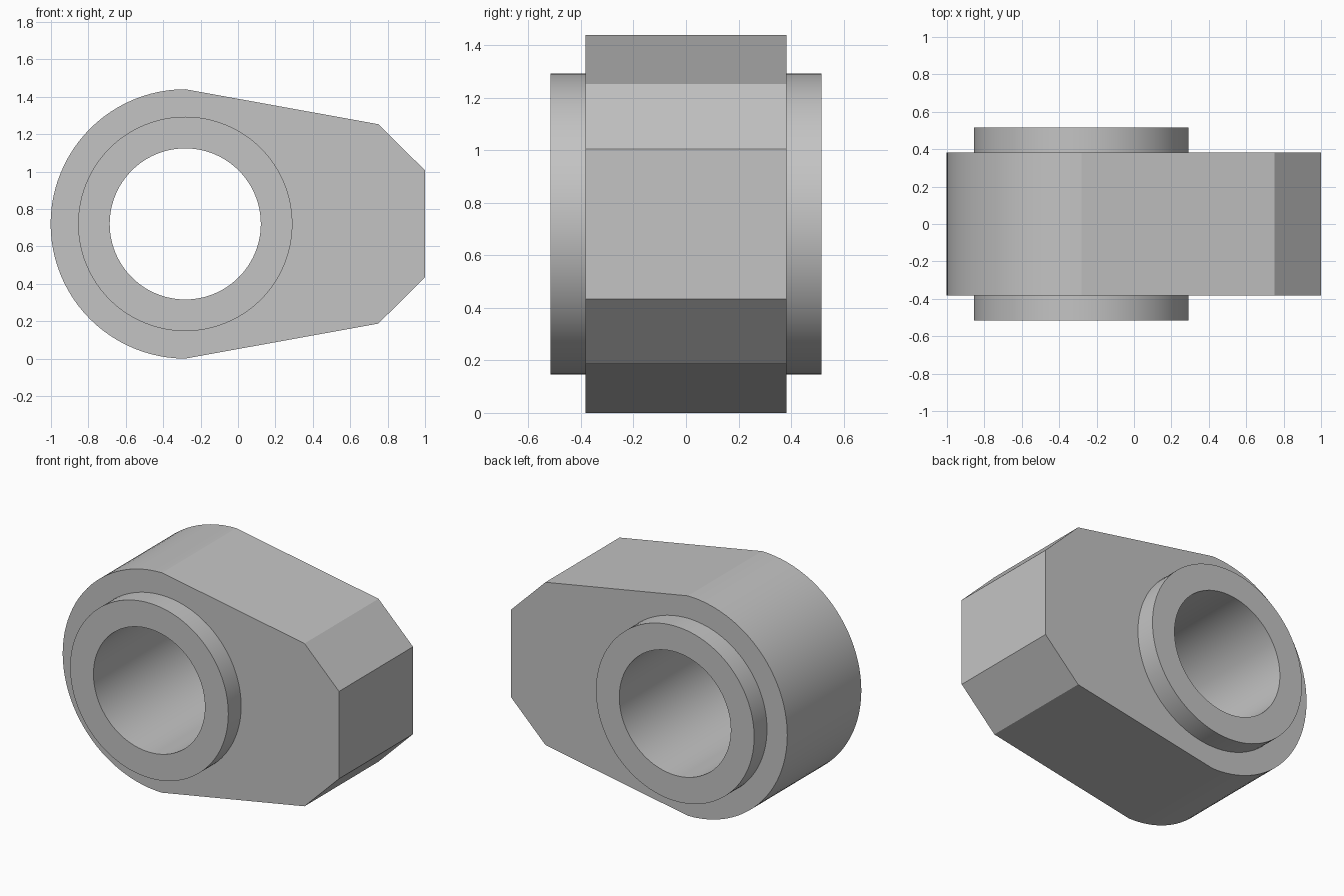
import bpy, bmesh
from math import sin, cos, pi, radians

old = bpy.data.objects.get("Cube")
if old:
    bpy.data.objects.remove(old, do_unlink=True)

SEG = 96                      # sides of a full circle
CX, CZ = -0.282, 0.72         # bore axis
OUTER, COLLAR, BORE = 0.72, 0.573, 0.404
BODY_Y, COLLAR_Y = 0.383, 0.516

grey = bpy.data.materials.new("plain grey")
grey.use_nodes = True
colour = (0.55, 0.55, 0.55, 1)
grey.diffuse_color = colour
grey.node_tree.nodes["Principled BSDF"].inputs["Base Color"].default_value = colour


def arc(radius, start, end, count):
    """Points on an arc about the bore axis, both ends included."""
    angles = [start + (end - start) * i / count for i in range(count + 1)]
    return [(CX + radius * cos(a), CZ + radius * sin(a)) for a in angles]


def circle(radius):
    return arc(radius, 0, 2 * pi, SEG)[:-1]


bm = bmesh.new()


def ring(points, y):
    """Closed loop of vertices and edges at depth y."""
    verts = [bm.verts.new((x, y, z)) for x, z in points]
    edges = [bm.edges.new((a, b)) for a, b in zip(verts, verts[1:] + verts[:1])]
    return verts, edges


def wall(first, second):
    """Quads joining two matching loops."""
    a, b = first[0], second[0]
    for i in range(len(a)):
        bm.faces.new((a[i - 1], a[i], b[i], b[i - 1]))


# Body outline: round end on the left, tapered and chamfered nose on the right
nose = [(0.75, 0.187), (1.0, 0.434), (1.0, 1.006), (0.75, 1.253)]
outline = arc(OUTER, pi / 2, 3 * pi / 2, SEG // 2) + nose

rims, bores = [], []
for side in (-1, 1):
    rim = ring(outline, side * BODY_Y)
    base = ring(circle(COLLAR), side * BODY_Y)
    lip = ring(circle(COLLAR), side * COLLAR_Y)
    bore = ring(circle(BORE), side * COLLAR_Y)
    # Flat cheek around the collar
    bmesh.ops.triangle_fill(bm, edges=rim[1] + base[1], use_beauty=True,
                            normal=(0, side, 0))
    # Raised collar and its end face
    wall(base, lip)
    wall(lip, bore)
    rims.append(rim)
    bores.append(bore)

# Outer side of the body and the through bore
wall(*rims)
wall(*bores)
bmesh.ops.recalc_face_normals(bm, faces=bm.faces)

mesh = bpy.data.meshes.new("bearing_block")
bm.to_mesh(mesh)
bm.free()
mesh.materials.append(grey)
block = bpy.data.objects.new("bearing_block", mesh)
bpy.context.collection.objects.link(block)

# Smooth round walls, crisp edges elsewhere
bpy.ops.object.select_all(action="DESELECT")
block.select_set(True)
bpy.context.view_layer.objects.active = block
bpy.ops.object.shade_smooth_by_angle(angle=radians(8))
